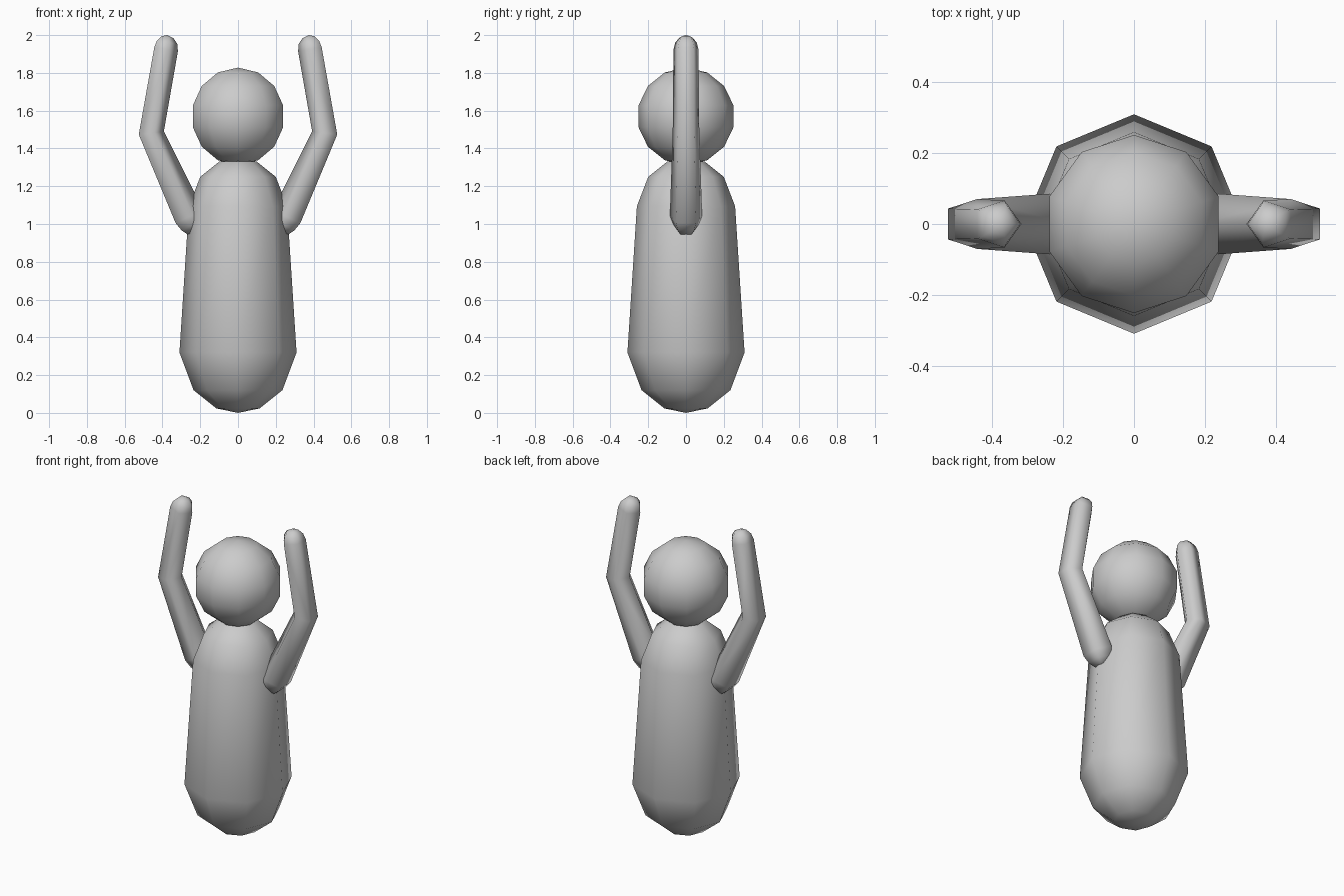
import bpy, bmesh, math
from mathutils import Vector

if "Cube" in bpy.data.objects:
    bpy.data.objects.remove(bpy.data.objects["Cube"])

grey = bpy.data.materials.new("light grey")
grey.diffuse_color = (0.6, 0.6, 0.6, 1)
grey.use_nodes = True
grey.node_tree.nodes["Principled BSDF"].inputs["Base Color"].default_value = grey.diffuse_color


def loft(name, start, rings, end, sides, phase=0.0):
    """Closed tube through rings (centre, radius, across direction), with a pole at each end."""
    bm = bmesh.new()
    loops = []
    for centre, radius, across in rings:
        u, v = Vector(across).normalized(), Vector((0, 1, 0))
        loops.append([bm.verts.new(Vector(centre) + radius * (math.cos(a) * u + math.sin(a) * v))
                      for a in (phase + math.tau * i / sides for i in range(sides))])
    first, last = bm.verts.new(start), bm.verts.new(end)
    for i in range(sides):
        j = (i + 1) % sides
        bm.faces.new((first, loops[0][j], loops[0][i]))
        bm.faces.new((last, loops[-1][i], loops[-1][j]))
        for a, b in zip(loops, loops[1:]):
            bm.faces.new((a[i], a[j], b[j], b[i]))
    bmesh.ops.recalc_face_normals(bm, faces=bm.faces)
    mesh = bpy.data.meshes.new(name)
    bm.to_mesh(mesh)
    bm.free()
    mesh.materials.append(grey)
    mesh.shade_smooth()
    obj = bpy.data.objects.new(name, mesh)
    bpy.context.collection.objects.link(obj)
    return obj


# Body: tapered eight-sided capsule
profile = [(0.115, 0.024), (0.235, 0.12), (0.31, 0.32), (0.26, 1.094), (0.20, 1.25), (0.10, 1.33)]
loft("body", (0, 0, 0), [((0, 0, z), r, (1, 0, 0)) for r, z in profile], (0, 0, 1.35), 8)

# Head: ten-sided ball with seven bands
R, H = 0.258, 1.57
bands = [math.pi * k / 7 for k in range(1, 7)]
loft("head", (0, 0, H - R),
     [((0, 0, H - R * math.cos(t)), R * math.sin(t), (1, 0, 0)) for t in bands],
     (0, 0, H + R), 10, math.pi / 10)

# Arms: five-sided bent tubes with rounded ends, one corner facing inward
for side, name in ((-1, "left_arm"), (1, "right_arm")):
    shoulder, elbow, hand = (Vector((side * x, 0, z)) for x, z in
                             ((0.264, 1.035), (0.466, 1.481), (0.387, 1.927)))
    low, up = (elbow - shoulder).normalized(), (hand - elbow).normalized()
    low_across = Vector((-low.z, 0, low.x)) * side
    up_across = Vector((-up.z, 0, up.x)) * side
    rings = [(shoulder - low * 0.08, 0.050, low_across),
             (shoulder - low * 0.048, 0.074, low_across),
             (shoulder, 0.09, low_across),
             (elbow, 0.074, low_across + up_across),
             (hand, 0.07, up_across),
             (hand + up * 0.037, 0.06, up_across),
             (hand + up * 0.063, 0.036, up_across)]
    loft(name, shoulder - low * 0.092, rings, hand + up * 0.074, 5)
